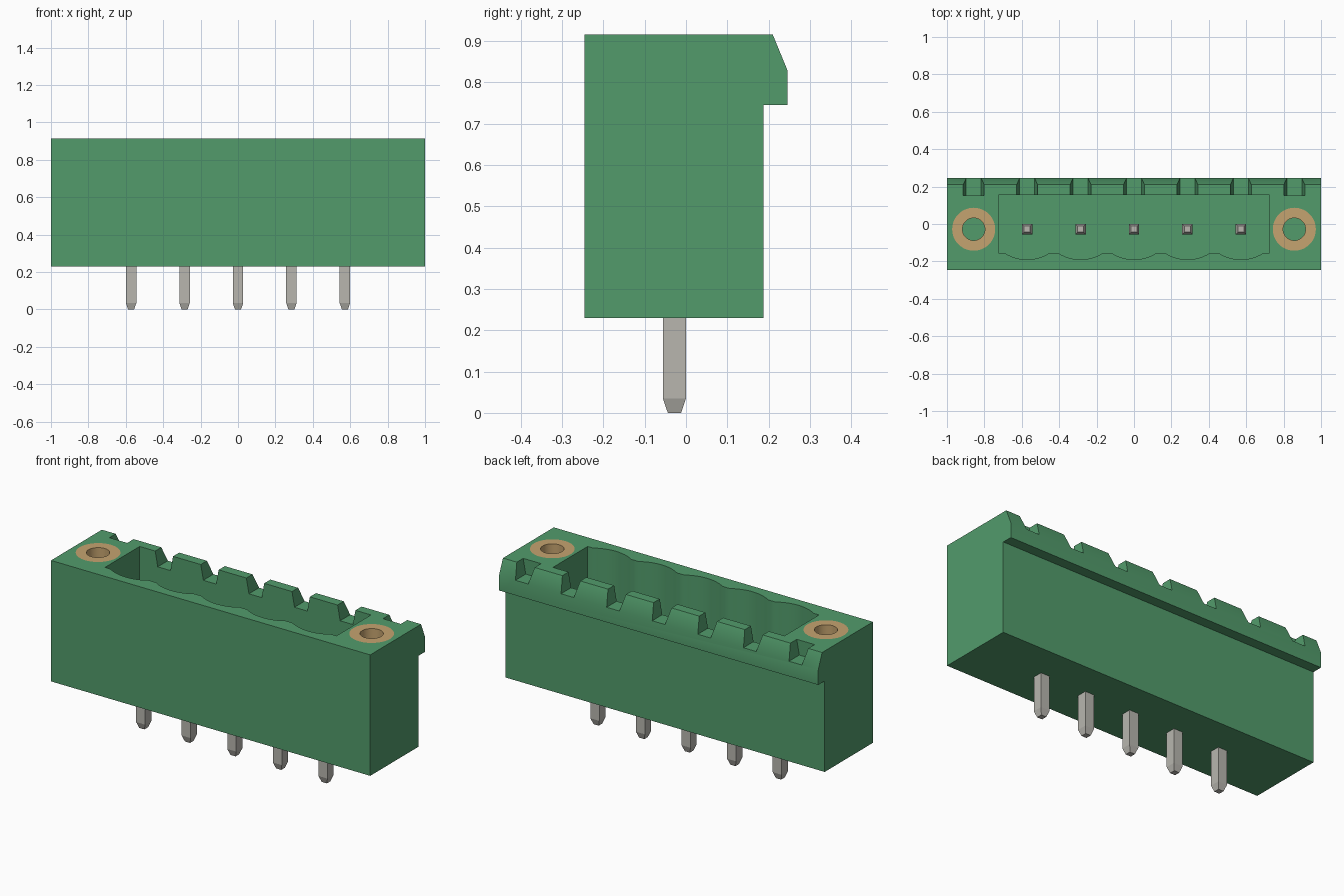
import bpy
import bmesh
from math import sin, cos, asin, radians, tau

if "Cube" in bpy.data.objects:
    bpy.data.objects.remove(bpy.data.objects["Cube"])

PITCH = 0.2857
PIN_Y = -0.028
BOTTOM, TOP = 0.23, 0.915
pin_xs = [PITCH * i for i in range(-2, 3)]


def material(name, rgb):
    m = bpy.data.materials.new(name)
    m.use_nodes = True
    m.diffuse_color = (*rgb, 1)
    m.node_tree.nodes["Principled BSDF"].inputs["Base Color"].default_value = (*rgb, 1)
    return m


green = material("green plastic", (0.085, 0.33, 0.148))
metal = material("tinned metal", (0.48, 0.47, 0.43))
brass = material("brass", (0.56, 0.37, 0.16))


def new_object(name, bm, mat=None):
    bmesh.ops.recalc_face_normals(bm, faces=bm.faces)
    mesh = bpy.data.meshes.new(name)
    bm.to_mesh(mesh)
    bm.free()
    if mat:
        mesh.materials.append(mat)
    ob = bpy.data.objects.new(name, mesh)
    bpy.context.collection.objects.link(ob)
    return ob


def loft(name, rings, mat=None, closed=False):
    """Skin rings of points; cap the ends, or close the loop of rings."""
    bm = bmesh.new()
    loops = [[bm.verts.new(p) for p in ring] for ring in rings]
    n = len(loops[0])
    pairs = list(zip(loops, loops[1:]))
    if closed:
        pairs.append((loops[-1], loops[0]))
    else:
        bm.faces.new(loops[0])
        bm.faces.new(loops[-1])
    for a, b in pairs:
        for i in range(n):
            j = (i + 1) % n
            bm.faces.new((a[i], a[j], b[j], b[i]))
    return new_object(name, bm, mat)


def circle(x, r, z, n=48):
    return [(x + r * cos(tau * i / n), PIN_Y + r * sin(tau * i / n), z) for i in range(n)]


def square(x, h, z):
    return [(x + sx * h, PIN_Y + sy * h, z) for sx, sy in ((-1, -1), (1, -1), (1, 1), (-1, 1))]


def smooth(ob):
    bpy.ops.object.select_all(action="DESELECT")
    ob.select_set(True)
    bpy.context.view_layer.objects.active = ob
    bpy.ops.object.shade_smooth_by_angle(angle=radians(30))


# Housing with a latching lip along the back
profile = [(-0.245, BOTTOM), (0.187, BOTTOM), (0.187, 0.745), (0.245, 0.745),
           (0.245, 0.83), (0.21, TOP), (-0.245, TOP)]
housing = loft("housing", [[(x, y, z) for y, z in profile] for x in (-1, 1)], green)
cutters = []

# Socket with a scalloped front wall, one arc per pin
FLOOR, HALF, WALL = 0.38, 0.725, 0.155
radius, chord = 0.223, 0.12
span = asin(chord / radius)
outline = [(HALF, WALL), (-HALF, WALL), (-HALF, -WALL)]
for px in pin_xs:
    for i in range(13):
        a = span * (i / 6 - 1)
        outline.append((px + radius * sin(a), -WALL - radius * (cos(a) - cos(span))))
outline.append((HALF, -WALL))
cutters.append(loft("socket_cutter", [[(x, y, z) for x, y in outline] for z in (FLOOR, 1.0)]))

# Tapered keying slots through the lip
for i in range(-3, 4):
    x = i * PITCH
    trapezoid = [(x - 0.04, 0.83), (x + 0.04, 0.83), (x + 0.072, 1.0), (x - 0.072, 1.0)]
    cutters.append(loft("slot_cutter", [[(px, y, z) for px, z in trapezoid] for y in (0.153, 0.3)]))

# Wells for the threaded inserts
WELL = 0.5
for side in (-1, 1):
    cutters.append(loft("well_cutter", [circle(side * 3 * PITCH, 0.115, z) for z in (WELL, 1.0)]))

bpy.context.view_layer.objects.active = housing
for cutter in cutters:
    cutter.hide_render = True
    mod = housing.modifiers.new("cut", "BOOLEAN")
    mod.operation = "DIFFERENCE"
    mod.solver = "EXACT"
    mod.object = cutter
    bpy.ops.object.modifier_apply(modifier=mod.name)
    bpy.data.objects.remove(cutter)
smooth(housing)

# Brass inserts
for side, label in ((-1, "right"), (1, "left")):
    x = side * 3 * PITCH
    tube = [circle(x, r, z) for r, z in ((0.115, WELL), (0.115, TOP), (0.06, TOP), (0.06, WELL))]
    smooth(loft(label + "_insert", tube, brass, closed=True))

# Contact pins with tapered ends
for i, x in enumerate(pin_xs):
    rings = ((0.016, 0), (0.028, 0.035), (0.028, 0.76), (0.016, 0.795))
    loft("pin_%d" % (i + 1), [square(x, h, z) for h, z in rings], metal)
